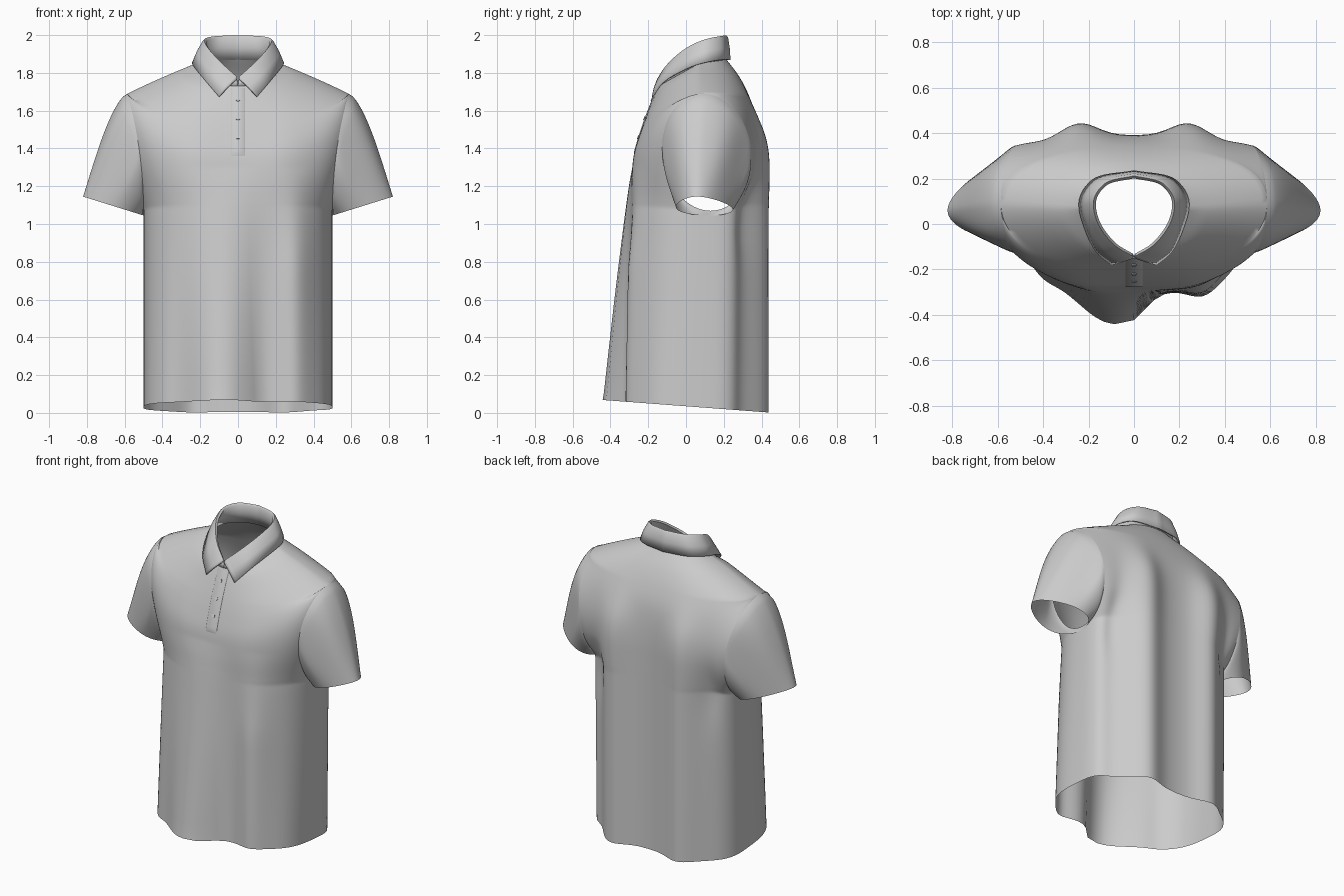
import bpy, bmesh, math
from mathutils import Vector
from mathutils.bvhtree import BVHTree

if "Cube" in bpy.data.objects:
    bpy.data.objects.remove(bpy.data.objects["Cube"])

SUB, COLS = 8, 56


def spline(ctrl, v):
    """Monotone cubic through rows of numbers, v in row units."""
    n = len(ctrl)
    i = max(0, min(int(v), n - 2))
    t = v - i

    def tangent(j, k):
        if j == 0:
            return ctrl[1][k] - ctrl[0][k]
        if j == n - 1:
            return ctrl[j][k] - ctrl[j - 1][k]
        a, b = ctrl[j][k] - ctrl[j - 1][k], ctrl[j + 1][k] - ctrl[j][k]
        if a * b <= 0:
            return 0.0
        return math.copysign(min(abs(a + b) / 2, 2 * abs(a), 2 * abs(b)), a)

    out = []
    for k in range(len(ctrl[0])):
        p, q = ctrl[i][k], ctrl[i + 1][k]
        out.append((2*t**3 - 3*t*t + 1) * p + (t**3 - 2*t*t + t) * tangent(i, k)
                   + (3*t*t - 2*t**3) * q + (t**3 - t*t) * tangent(i + 1, k))
    return out


def make(name, grids, closed=False, angle=60):
    """Loft one or more grids of points into a single smooth object."""
    bm = bmesh.new()
    for rows in grids:
        vs = [[bm.verts.new(p) for p in r] for r in rows]
        for a, b in zip(vs, vs[1:]):
            m = len(a)
            for j in range(m if closed else m - 1):
                k = (j + 1) % m
                bm.faces.new((a[j], a[k], b[k], b[j]))
    bmesh.ops.remove_doubles(bm, verts=bm.verts, dist=1e-4)
    bmesh.ops.recalc_face_normals(bm, faces=bm.faces)
    me = bpy.data.meshes.new(name)
    bm.to_mesh(me)
    bm.free()
    me.shade_smooth()
    me.set_sharp_from_angle(angle=math.radians(angle))
    ob = bpy.data.objects.new(name, me)
    bpy.context.collection.objects.link(ob)
    return ob


def g(d, w, p=2):
    return math.exp(-(abs(d) / w) ** p)


def edge(v, side):
    """Panel edge: side seam (0-2), armhole (2-7), shoulder (7-9).
    Gives x, y, z and the y of the side line; side is -1 front, 1 back."""
    if v <= 2:
        y = .10 + .015 * v
        return .5, y, .03 + .52 * v, y
    if v < 7:
        ph = (v - 2) / 5 * math.pi
        s = (1 - math.cos(ph)) / 2
        yc = .13 - .04 * s
        return .5 + .085 * s * s, yc + side * .235 * math.sin(ph), 1.07 + .62 * s, yc
    t = (v - 7) / 2
    return .585 - .365 * t, .09 - .02 * t, 1.69 + .16 * t + .02 * t * (1 - t), .09 - .02 * t


# Centre line of each panel: z, y, squareness of the cross-section
FRONT = [(.05, -.30, 3.3), (.55, -.30, 2.9), (1.06, -.295, 2.6), (1.13, -.293, 2.55),
         (1.24, -.288, 2.5), (1.36, -.275, 2.4), (1.47, -.245, 2.3), (1.56, -.215, 2.15),
         (1.65, -.18, 2), (1.73, -.145, 2)]
BACK = [(.01, .39, 2.8), (.55, .39, 2.8), (1.06, .39, 2.8), (1.14, .39, 2.8),
        (1.28, .39, 2.7), (1.43, .385, 2.6), (1.57, .368, 2.5), (1.68, .333, 2.4),
        (1.78, .282, 2.2), (1.87, .215, 2)]


def front_folds(x, z):
    low = max(0, 1 - z / 1.3)
    centre = g(x + .06, .2 if x < -.06 else .13, 2.5)
    return (-.148 * low * centre - .045 * min(1, 2.5 * low) * g(x - .31, .09)
            - .015 * low * g(x + .4, .06) - .012 * g(abs(x) - .25, .13) * g(z - 1.35, .25))


def back_folds(x, z):
    fade = 1 / (1 + math.exp((z - 1.53) / .06))
    low = min(1, max(0, (1.25 - z) / .3))
    return (.06 * fade * g(abs(x) - .24, .11) - .03 * g(abs(x) - .41, .06) * g(z - 1.1, .2)
            - .045 * low * g(x - .42, .08))


def panel(ctrl, folds, side):
    rows = []
    for r in range((len(ctrl) - 1) * SUB + 1):
        v = r / SUB
        cz, cy, n = spline(ctrl, v)
        ex, ey, ez, yc = edge(v, side)
        trim = 1 - max(0, (ey - yc) / (cy - yc)) ** n
        rounding = 1 + .35 * min(1, max(0, (v - 4) / 3)) * min(1, (9 - v) * 2)
        row = []
        for c in range(COLS + 1):
            th = (c / COLS - .5) * math.pi
            q = abs(math.sin(th)) ** (2 / n)
            y = yc + (cy - yc) * max(0, 1 - trim * q ** n) ** (1 / n)
            z = ez + (cz - ez) * max(0, (y - ey) / (cy - ey)) ** rounding
            x = math.copysign(ex * q, th)
            y += folds(x, z) * (1 - q ** 6)
            if r == 0:  # hem drops towards the back
                z = .002 + .067 * (.44 - y) / .89
            row.append((x, y, z))
        rows.append(row)
    return rows


body = make("shirt_body", [panel(FRONT, front_folds, -1), panel(BACK, back_folds, 1)])


# Sleeves: from the armhole loop down to a teardrop cuff
def sleeve(name, side):
    half = 5 * SUB
    loop = [edge(2 + i / SUB, -1) for i in range(half + 1)]
    loop += [edge(7 - i / SUB, 1) for i in range(1, half)]
    rows = []
    for s in [i / 20 for i in range(21)]:
        row = []
        for i, (ax, ay, az, _) in enumerate(loop):
            ph = math.pi * i / half
            top = -math.cos(ph)
            up = max(0, top)
            thin = 1 - .23 * (1 + top)
            cx, cz = .66 + .16 * top, 1.095 + .05 * top
            cy = .09 - .03 * top - .185 * math.sin(ph) * thin
            swell = math.sin(math.pi * s ** .6)
            x = ax + (cx - ax) * s + swell * (.028 * up + .01 * math.cos(5 * ph) * abs(math.sin(ph)))
            y = ay + (cy - ay) * s - swell * .01 * math.sin(ph) * thin
            z = az + (cz - az) * s + swell * .02 * up
            row.append((side * x, y, z))
        rows.append(row)
    return make(name, [rows], closed=True)


for name, side in (("left_sleeve", 1), ("right_sleeve", -1)):
    sleeve(name, side)

# Collar: stand rising from the neckline, then a leaf folded down to two points
TOP = [(0, .205, 1.995), (.12, .175, 1.99), (.172, .09, 1.97), (.15, 0, 1.925),
       (.085, -.085, 1.85), (.006, -.135, 1.775)]
LEAF = [(0, .232, 1.868), (.17, .2, 1.87), (.24, .09, 1.852), (.222, 0, 1.82),
        (.17, -.115, 1.755), (.10, -.178, 1.673)]


def collar_column(t):
    a = math.pi * t / 5
    c = math.cos(a)
    neck = Vector((.215 * math.sin(a), .07 + (.145 if c > 0 else .215) * c,
                   1.85 + (.02 if c > 0 else .12) * c))
    top, leaf = Vector(spline(TOP, t)), Vector(spline(LEAF, t))
    out = (top - Vector((0, .05, top.z))).normalized() * .014
    mid = (top + out).lerp(leaf, .5) + out * .15
    return [neck, neck.lerp(top, .5), top - Vector((0, 0, .008)), top + out * .5,
            top + out - Vector((0, 0, .008)), mid, leaf]


half_cols = [collar_column(i / 8) for i in range(41)]
mirrored = [[Vector((-p.x, p.y, p.z)) for p in col] for col in half_cols]
collar = make("collar", [half_cols, mirrored])
mod = collar.modifiers.new("thickness", "SOLIDIFY")
mod.thickness, mod.offset = .008, 0

# Placket and buttons laid on the front surface
tree = BVHTree.FromPolygons([v.co for v in body.data.vertices],
                            [tuple(p.vertices) for p in body.data.polygons])


def on_front(x, z, lift):
    hit = tree.ray_cast(Vector((x, -1, z)), Vector((0, 1, 0)))[0]
    return Vector((x, hit.y - lift, z))


placket_rows = []
for i in range(25):
    z = 1.36 + .36 * i / 24
    lift = 0 if i == 0 else .004
    placket_rows.append([on_front(x, z, l) for x, l in
                         ((-.038, 0), (-.034, lift), (0, lift), (.034, lift), (.038, 0))])
make("placket", [placket_rows], angle=80)

for i, z in enumerate((1.66, 1.56, 1.46)):
    bpy.ops.mesh.primitive_cylinder_add(vertices=20, radius=.011, depth=.006,
                                        location=on_front(0, z, .005),
                                        rotation=(math.radians(66), 0, 0))
    bpy.context.object.name = f"button_{i + 1}"
    bpy.ops.object.shade_smooth_by_angle()
